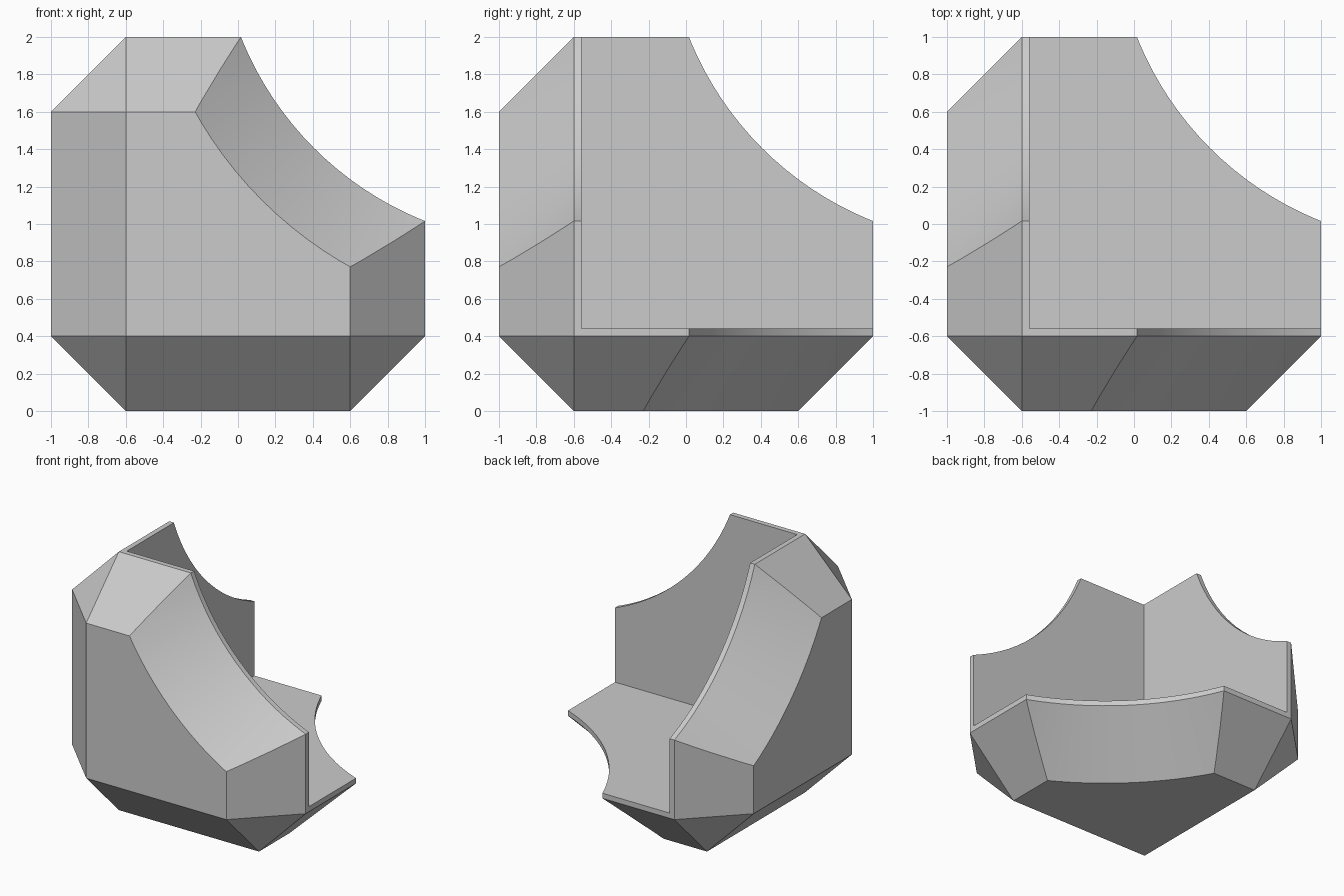
import bpy, bmesh, math
from itertools import product

if "Cube" in bpy.data.objects:
    bpy.data.objects.remove(bpy.data.objects["Cube"], do_unlink=True)

FLAT = 0.6       # half width of each flat outer face
INNER = -0.56    # position of the three inner wall faces
CENTRE = 1.65    # distance of the scoop axis from the middle
R_RIM, R_OUTER = 1.759, 2.153
SLOPE = (R_OUTER - R_RIM) / (1 - FLAT)

grey = bpy.data.materials.new("plain_grey")
grey.use_nodes = True
colour = (0.6, 0.6, 0.6, 1)
grey.diffuse_color = colour
grey.node_tree.nodes["Principled BSDF"].inputs["Base Color"].default_value = colour


def make_object(name, bm):
    bmesh.ops.recalc_face_normals(bm, faces=bm.faces[:])
    mesh = bpy.data.meshes.new(name)
    bm.to_mesh(mesh)
    bm.free()
    mesh.materials.append(grey)
    obj = bpy.data.objects.new(name, mesh)
    bpy.context.collection.objects.link(obj)
    return obj


def turn(point, axis):
    """Cycle coordinates so that the first one lies along the given axis."""
    a, b, c = point
    return [(a, b, c), (c, a, b), (b, c, a)][axis]


# Chamfered block: the hull of six square faces
bm = bmesh.new()
for axis, side, u, v in product(range(3), (-1, 1), (-FLAT, FLAT), (-FLAT, FLAT)):
    x, y, z = turn((side, u, v), axis)
    bm.verts.new((x, y, z + 1))
bmesh.ops.convex_hull(bm, input=bm.verts[:])
bmesh.ops.dissolve_limit(bm, angle_limit=0.01, verts=bm.verts[:], edges=bm.edges[:])
block = make_object("corner_block", bm)

# Box that hollows out the inside of the corner
bm = bmesh.new()
bmesh.ops.create_cube(bm, size=2)
for v in bm.verts:
    v.co = [INNER if k < 0 else 1.5 for k in v.co]
    v.co.z += 1
cutters = [make_object("hollow_cutter", bm)]


# Round scoop for each wall: straight at the rim, flaring outwards
def scoop(axis, segments=128):
    bm = bmesh.new()
    profile = [(-0.5, R_RIM), (-FLAT, R_RIM), (-1.1, R_RIM + SLOPE * (1.1 - FLAT))]
    rings = []
    for depth, radius in profile:
        ring = []
        for i in range(segments):
            t = math.tau * i / segments
            x, y, z = turn((depth, CENTRE + radius * math.cos(t),
                            CENTRE + radius * math.sin(t)), axis)
            ring.append(bm.verts.new((x, y, z + 1)))
        rings.append(ring)
    for low, high in zip(rings, rings[1:]):
        for i in range(segments):
            j = (i + 1) % segments
            bm.faces.new((low[i], low[j], high[j], high[i]))
    bm.faces.new(rings[0])
    bm.faces.new(rings[-1])
    return make_object("scoop_cutter", bm)


cutters += [scoop(axis) for axis in range(3)]

# Cut the block, keep the result and drop the cutters
for cutter in cutters:
    cutter.hide_render = True
    mod = block.modifiers.new(cutter.name, "BOOLEAN")
    mod.operation = "DIFFERENCE"
    mod.solver = "EXACT"
    mod.object = cutter
bpy.context.view_layer.update()
result = bpy.data.meshes.new_from_object(
    block.evaluated_get(bpy.context.evaluated_depsgraph_get()))
block.modifiers.clear()
block.data = result
for cutter in cutters:
    bpy.data.objects.remove(cutter, do_unlink=True)

# Smooth the scoops, keep every chamfer edge sharp
bpy.ops.object.select_all(action="DESELECT")
block.select_set(True)
bpy.context.view_layer.objects.active = block
bpy.ops.object.shade_smooth_by_angle(angle=math.radians(20))
